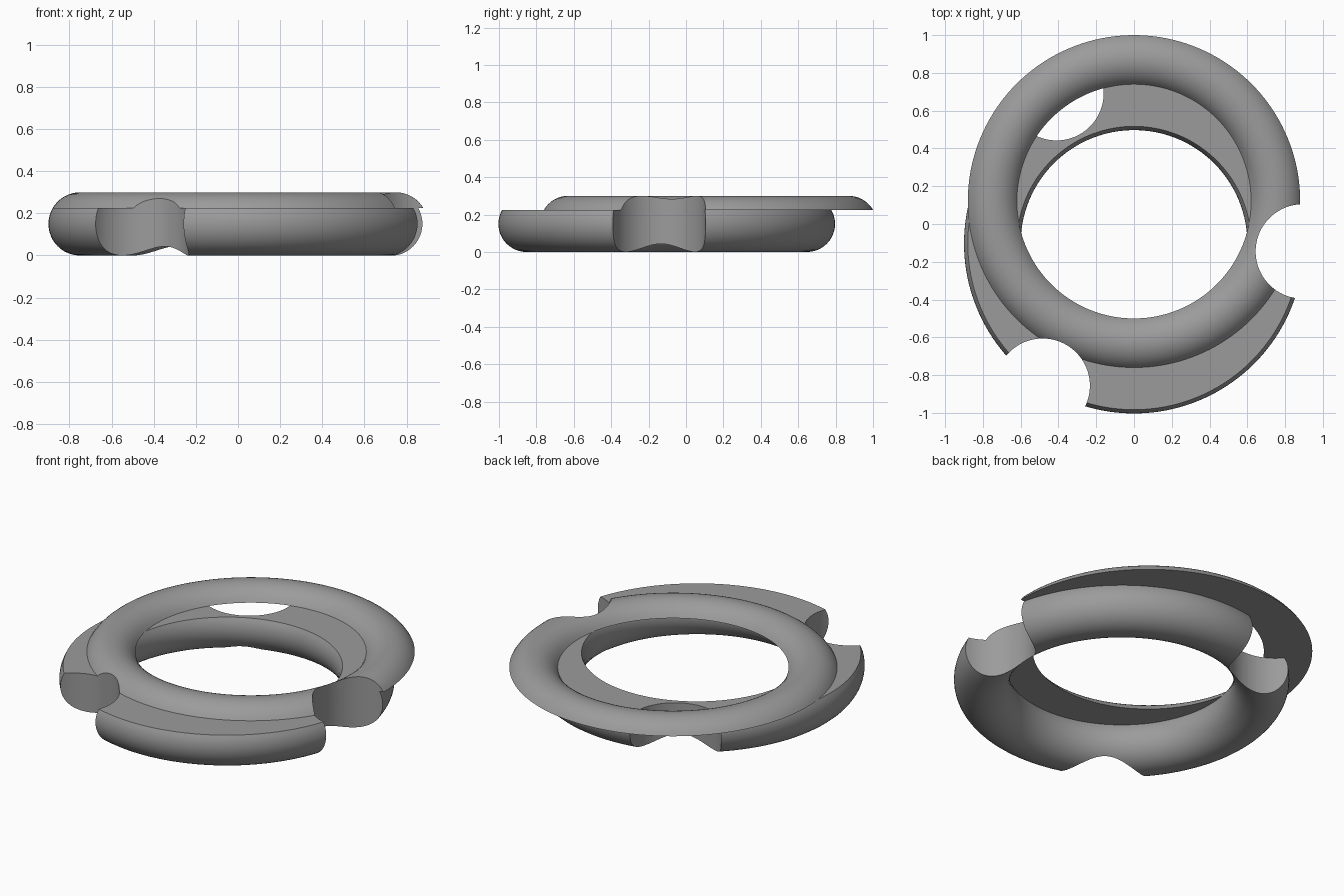
import bpy, bmesh, math
from mathutils import Matrix

if "Cube" in bpy.data.objects:
    bpy.data.objects.remove(bpy.data.objects["Cube"])

MAJOR, MINOR, MID_Z = 0.75, 0.15, 0.15   # ring cross-section
LOWER_Y, UPPER_Y = -0.103, 0.12          # ring halves slide apart along y

grey = bpy.data.materials.new("grey")
grey.diffuse_color = (0.33, 0.33, 0.33, 1)
grey.use_nodes = True
grey.node_tree.nodes["Principled BSDF"].inputs["Base Color"].default_value = grey.diffuse_color


def add_object(name, bm):
    bmesh.ops.recalc_face_normals(bm, faces=bm.faces)
    mesh = bpy.data.meshes.new(name)
    bm.to_mesh(mesh)
    bm.free()
    mesh.materials.append(grey)
    obj = bpy.data.objects.new(name, mesh)
    bpy.context.collection.objects.link(obj)
    return obj


def ring(name, start, end, y, steps, segments=160):
    """Sweep a circular arc, closed by a flat chord, around the z axis."""
    bm = bmesh.new()
    arc = [math.radians(start + (end - start) * i / steps) for i in range(steps + 1)]
    loops = []
    for s in range(segments):
        t = 2 * math.pi * s / segments
        loop = []
        for a in arc:
            r = MAJOR + MINOR * math.cos(a)
            loop.append(bm.verts.new((r * math.cos(t), y + r * math.sin(t),
                                      MID_Z + MINOR * math.sin(a))))
        loops.append(loop)
    n = len(arc)
    for s in range(segments):
        p, q = loops[s], loops[(s + 1) % segments]
        for i in range(n):
            j = (i + 1) % n
            bm.faces.new((p[i], q[i], q[j], p[j]))
    return add_object(name, bm)


def notch_cutter(angle):
    """Vertical cylinder centred near the rim of the lower ring."""
    a = math.radians(angle)
    bm = bmesh.new()
    bmesh.ops.create_cone(bm, cap_ends=True, segments=96, radius1=0.25, radius2=0.25,
                          depth=1, matrix=Matrix.Translation(
                              (0.895 * math.cos(a), LOWER_Y + 0.895 * math.sin(a), 0.15)))
    return add_object("notch_cutter", bm)


def cut(obj, cutters):
    bpy.context.view_layer.objects.active = obj
    for c in cutters:
        mod = obj.modifiers.new("notch", 'BOOLEAN')
        mod.operation, mod.solver, mod.object = 'DIFFERENCE', 'EXACT', c
        bpy.ops.object.modifier_apply(modifier=mod.name)
    bpy.ops.object.select_all(action='DESELECT')
    obj.select_set(True)
    bpy.ops.object.shade_smooth_by_angle(angle=math.radians(30))


# Lower ring has the flat on top, upper ring has the flat underneath
lower_ring = ring("lower_ring", 150, 390, LOWER_Y, 32)
upper_ring = ring("upper_ring", 30, 150, UPPER_Y, 16)

# Finger notches: three through the lower ring, two also through the upper
notches = [notch_cutter(a) for a in (-2.7, 237.3, 117.3)]
cut(lower_ring, notches)
cut(upper_ring, notches[:2])
for n in notches:
    bpy.data.objects.remove(n)
